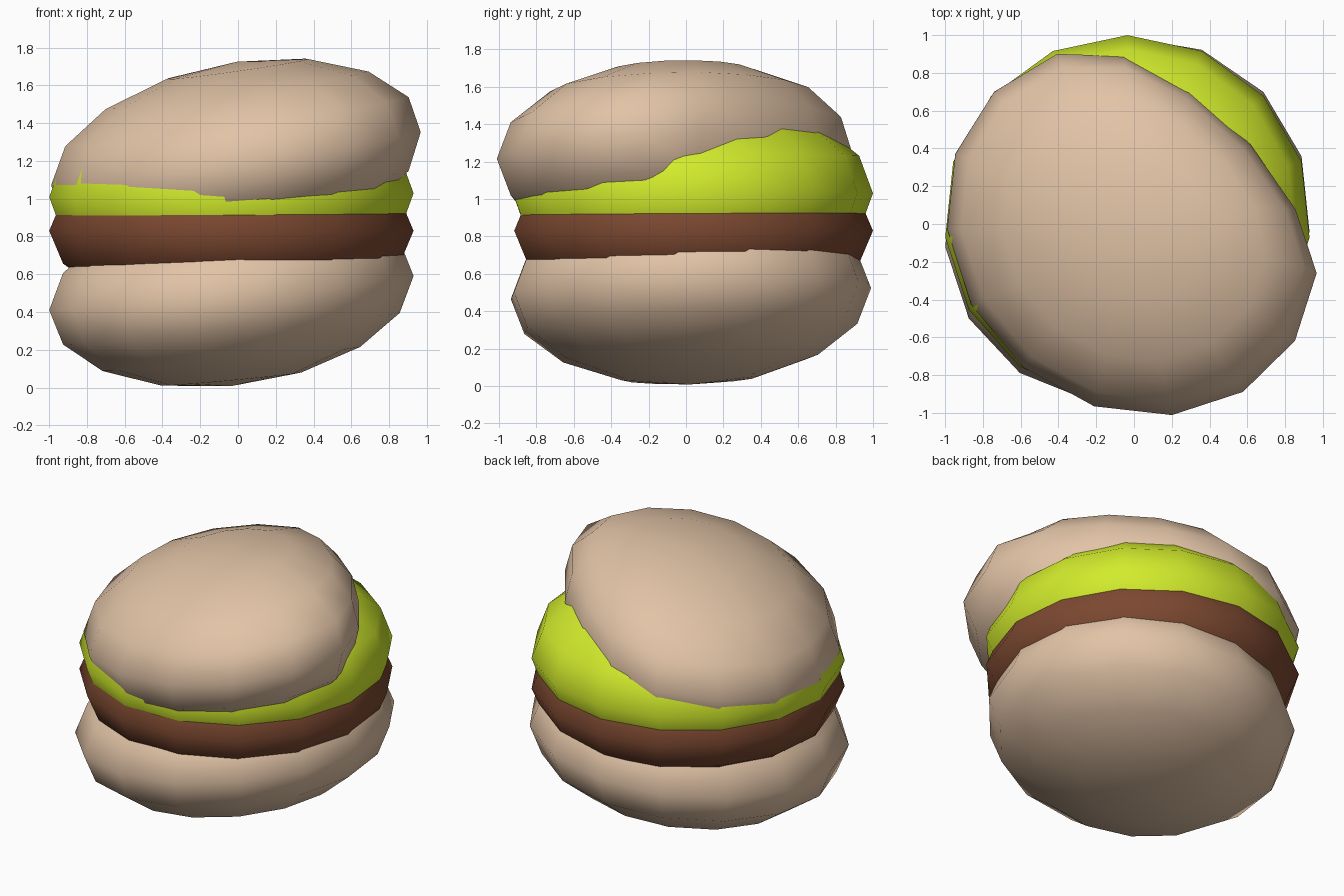
import bpy, bmesh
from mathutils import Matrix, Vector

if "Cube" in bpy.data.objects:
    bpy.data.objects.remove(bpy.data.objects["Cube"])


def material(name, rgb):
    m = bpy.data.materials.new(name)
    m.diffuse_color = (*rgb, 1)
    m.use_nodes = True
    m.node_tree.nodes["Principled BSDF"].inputs["Base Color"].default_value = m.diffuse_color
    return m


BUN = material("bun", (0.76, 0.55, 0.385))
MEAT = material("meat", (0.20, 0.065, 0.03))
GREEN = material("green", (0.64, 0.83, 0.025))


def layer(name, centre, rows, mat, dent=None):
    """Low-poly sphere squashed and sheared into a tilted layer."""
    bm = bmesh.new()
    bmesh.ops.create_uvsphere(bm, u_segments=15, v_segments=8, radius=1.01)
    shape = Matrix(rows)
    for v in bm.verts:
        p = shape @ v.co
        if dent:  # press one side inwards
            direction, start, keep = dent
            over = p.dot(direction) - start
            if over > 0:
                p -= direction * over * (1 - keep)
        v.co = p + Vector(centre)
    for f in bm.faces:
        f.smooth = True
    mesh = bpy.data.meshes.new(name)
    bm.to_mesh(mesh)
    bm.free()
    mesh.materials.append(mat)
    obj = bpy.data.objects.new(name, mesh)
    bpy.context.collection.objects.link(obj)
    return obj


# bottom bun, raised slightly toward +x
layer("bottom_bun", (-0.035, 0.02, 0.503),
      ((0.96, 0, 0), (0.04, 0.96, 0), (0.09, 0.02, 0.49)), BUN)

# patty and lettuce share the same round outline
layer("patty", (-0.035, 0.03, 0.83),
      ((0.96, 0, 0), (0, 0.96, 0), (0, 0, 0.45)), MEAT)
layer("lettuce", (-0.035, 0.03, 1.02),
      ((0.96, 0, 0), (0, 0.96, 0), (0.01, 0.01, 0.52)), GREEN)

# top bun, tilted and pressed in at the back right
layer("top_bun", (-0.005, -0.035, 1.215),
      ((0.98, 0, 0), (-0.11, 0.965, 0), (0.14, 0.03, 0.505)), BUN,
      dent=(Vector((1, 1, 0)).normalized(), 0.5, 0.62))
